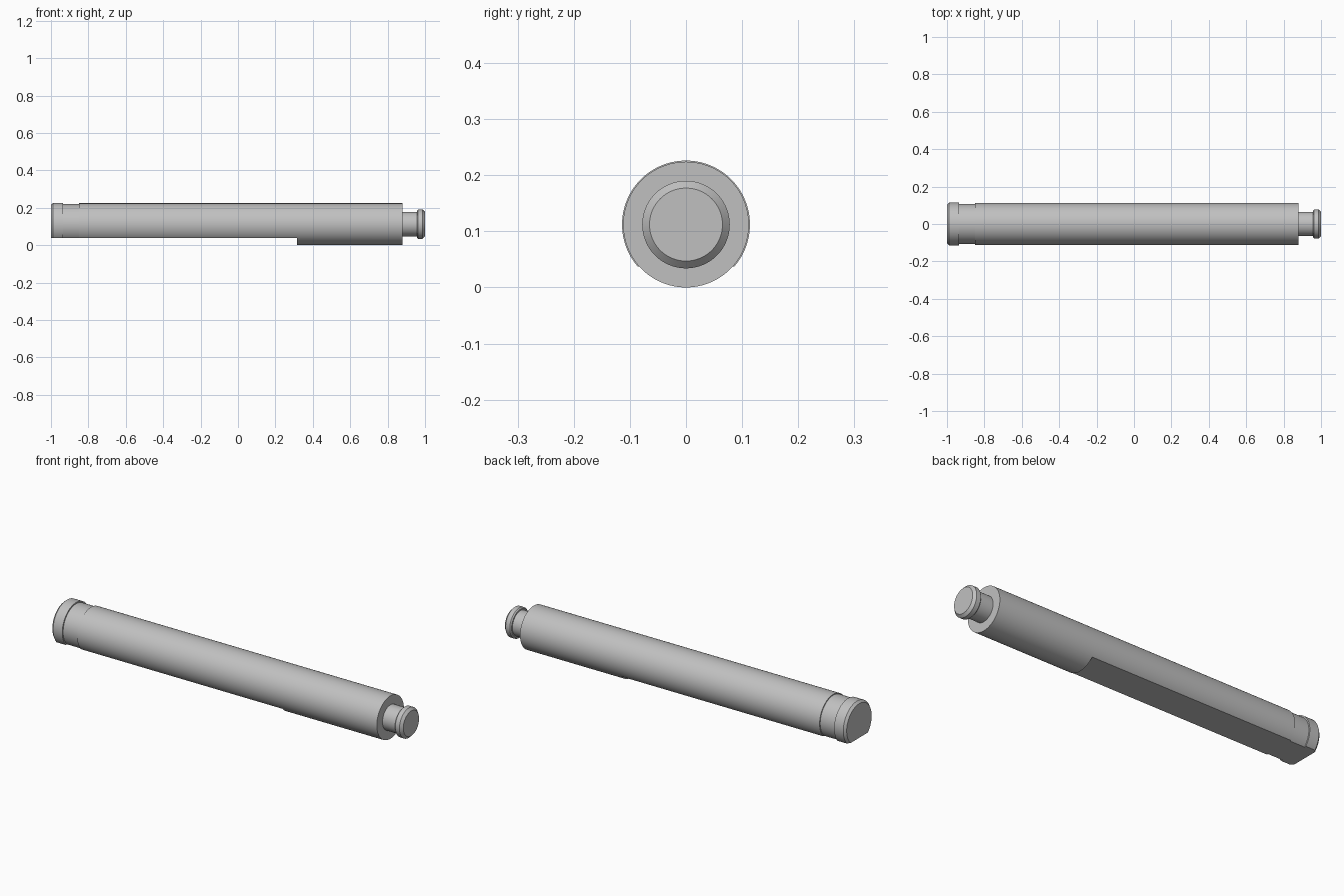
import bpy
import bmesh
import math
from mathutils import Matrix, Vector

cube = bpy.data.objects.get("Cube")
if cube:
    bpy.data.objects.remove(cube, do_unlink=True)

AXIS_Z = 0.112
FLAT_Z = 0.037
FLAT_END = 0.315

steel = bpy.data.materials.new("plain_grey_steel")
steel.use_nodes = True
grey = (0.53, 0.53, 0.53, 1)
steel.diffuse_color = grey
steel.node_tree.nodes["Principled BSDF"].inputs["Base Color"].default_value = grey


def add_object(name, bm):
    bmesh.ops.recalc_face_normals(bm, faces=bm.faces[:])
    mesh = bpy.data.meshes.new(name)
    bm.to_mesh(mesh)
    bm.free()
    mesh.materials.append(steel)
    obj = bpy.data.objects.new(name, mesh)
    bpy.context.collection.objects.link(obj)
    return obj


def turned(name, profile, sides=96):
    """Closed solid turned around the pin's long axis from (x, radius) pairs."""
    bm = bmesh.new()
    angles = [2 * math.pi * i / sides for i in range(sides)]
    rings = [[bm.verts.new((x, r * math.sin(a), AXIS_Z + r * math.cos(a))) for a in angles]
             for x, r in profile]
    for a, b in zip(rings, rings[1:]):
        for i in range(sides):
            j = (i + 1) % sides
            bm.faces.new((a[i], a[j], b[j], b[i]))
    bm.faces.new(rings[0])
    bm.faces.new(rings[-1])
    return add_object(name, bm)


# Whole pin: chamfered head, shallow neck, long shaft, stem and chamfered knob
pin = turned("stepped_pin", [
    (-1.0, 0.103), (-0.988, 0.114), (-0.935, 0.114),
    (-0.935, 0.107), (-0.85, 0.107),
    (-0.85, 0.112), (0.88, 0.112),
    (0.88, 0.065), (0.957, 0.065),
    (0.957, 0.072), (0.963, 0.078), (0.987, 0.078), (1.0, 0.065),
])

# Long flat milled along the underside, stopping part way along the shaft
bm = bmesh.new()
start, depth = -1.2, 0.2
size = Vector((FLAT_END - start, 0.5, depth))
centre = Vector(((FLAT_END + start) / 2, 0, FLAT_Z - depth / 2))
bmesh.ops.create_cube(bm, size=1, matrix=Matrix.LocRotScale(centre, None, size))
cutter = add_object("flat_cutter", bm)
cutter.hide_render = True

cut = pin.modifiers.new("underside_flat", "BOOLEAN")
cut.operation = "DIFFERENCE"
cut.solver = "EXACT"
cut.object = cutter

bpy.ops.object.select_all(action="DESELECT")
pin.select_set(True)
bpy.context.view_layer.objects.active = pin
bpy.ops.object.modifier_apply(modifier=cut.name)
bpy.data.objects.remove(cutter, do_unlink=True)
bpy.ops.object.shade_smooth_by_angle(angle=math.radians(25))
